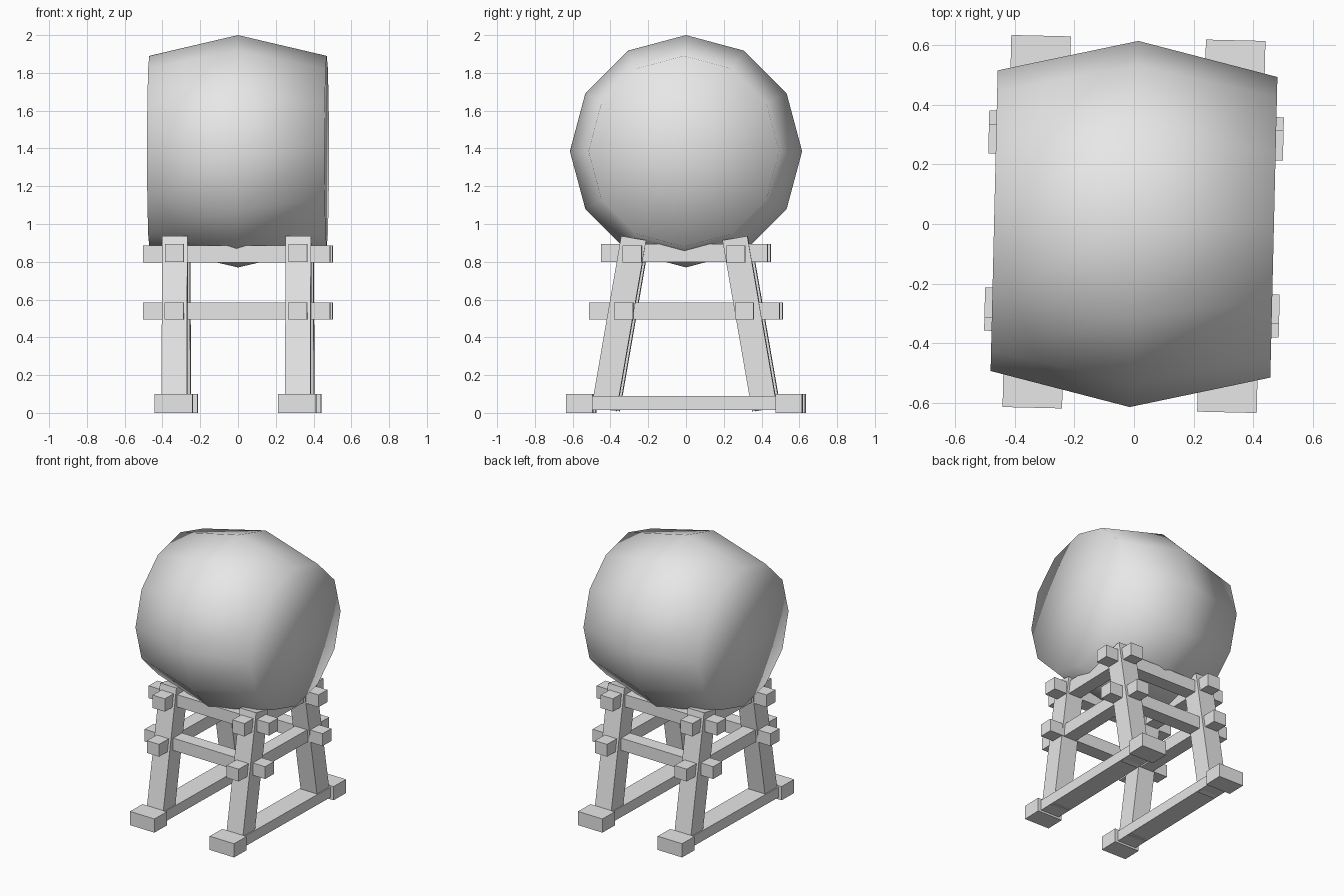
import bpy
import bmesh
import math
from mathutils import Matrix, Vector

cube = bpy.data.objects.get("Cube")
if cube:
    bpy.data.objects.remove(cube, do_unlink=True)

mat = bpy.data.materials.new("plain_grey")
mat.use_nodes = True
GREY = (0.8, 0.8, 0.8, 1)
mat.diffuse_color = GREY
mat.node_tree.nodes["Principled BSDF"].inputs["Base Color"].default_value = GREY

# The whole model is turned slightly on its base
TURN = Matrix.Rotation(math.radians(-1.35), 4, 'Z')
LEG_X = 0.327


def finish(name, bm):
    bmesh.ops.recalc_face_normals(bm, faces=bm.faces)
    bm.transform(TURN)
    mesh = bpy.data.meshes.new(name)
    bm.to_mesh(mesh)
    bm.free()
    mesh.materials.append(mat)
    obj = bpy.data.objects.new(name, mesh)
    bpy.context.collection.objects.link(obj)
    return obj


def box(name, centre, size, tilt=0):
    bm = bmesh.new()
    bmesh.ops.create_cube(bm, size=1)
    bm.transform(Matrix.Translation(centre) @ Matrix.Rotation(tilt, 4, 'X')
                 @ Matrix.Diagonal((*size, 1)))
    return finish(name, bm)


# Barrel drum: twelve-sided rings along x with flat, fanned heads
bm = bmesh.new()
rings = []
for x, radius in ((-0.47, 0.505), (0, 0.615), (0.47, 0.505)):
    angles = [math.tau * i / 12 for i in range(12)]
    rings.append([bm.verts.new((x, radius * math.sin(a), 1.385 + radius * math.cos(a)))
                  for a in angles])
heads = [bm.verts.new((x, 0, 1.385)) for x in (-0.47, 0.47)]
for i in range(12):
    j = (i + 1) % 12
    for a, b in zip(rings, rings[1:]):
        bm.faces.new((a[i], a[j], b[j], b[i]))
    for ring, head in zip((rings[0], rings[2]), heads):
        bm.faces.new((ring[i], ring[j], head))
for face in bm.faces:
    face.smooth = True
finish("drum", bm)

# Sloping legs and feet at the four corners
for sx, side in ((-1, "right"), (1, "left")):
    for sy, end in ((-1, "front"), (1, "back")):
        foot = Vector((sx * LEG_X, sy * 0.425, 0.02))
        top = Vector((sx * LEG_X, sy * 0.268, 0.925))
        tilt = math.atan2(foot.y - top.y, top.z - foot.z)
        box(f"{end}_{side}_leg", (foot + top) / 2,
            (0.134, 0.134, (top - foot).length), tilt)
        box(f"{end}_{side}_foot", (sx * LEG_X, sy * 0.555, 0.05), (0.2, 0.14, 0.1))
    # Ground runner and the rails running front to back
    box(f"{side}_runner", (sx * LEG_X, 0, 0.052), (0.15, 1.0, 0.075))
    box(f"{side}_upper_rail", (sx * LEG_X, 0, 0.846), (0.1, 0.88, 0.094))
    box(f"{side}_lower_rail", (sx * LEG_X, 0, 0.54), (0.1, 1.01, 0.09))

# Rails running across the front and back
for sy, end in ((-1, "front"), (1, "back")):
    box(f"{end}_upper_rail", (0, sy * 0.275, 0.84), (0.99, 0.1, 0.09))
    box(f"{end}_lower_rail", (0, sy * 0.32, 0.54), (0.99, 0.1, 0.09))
